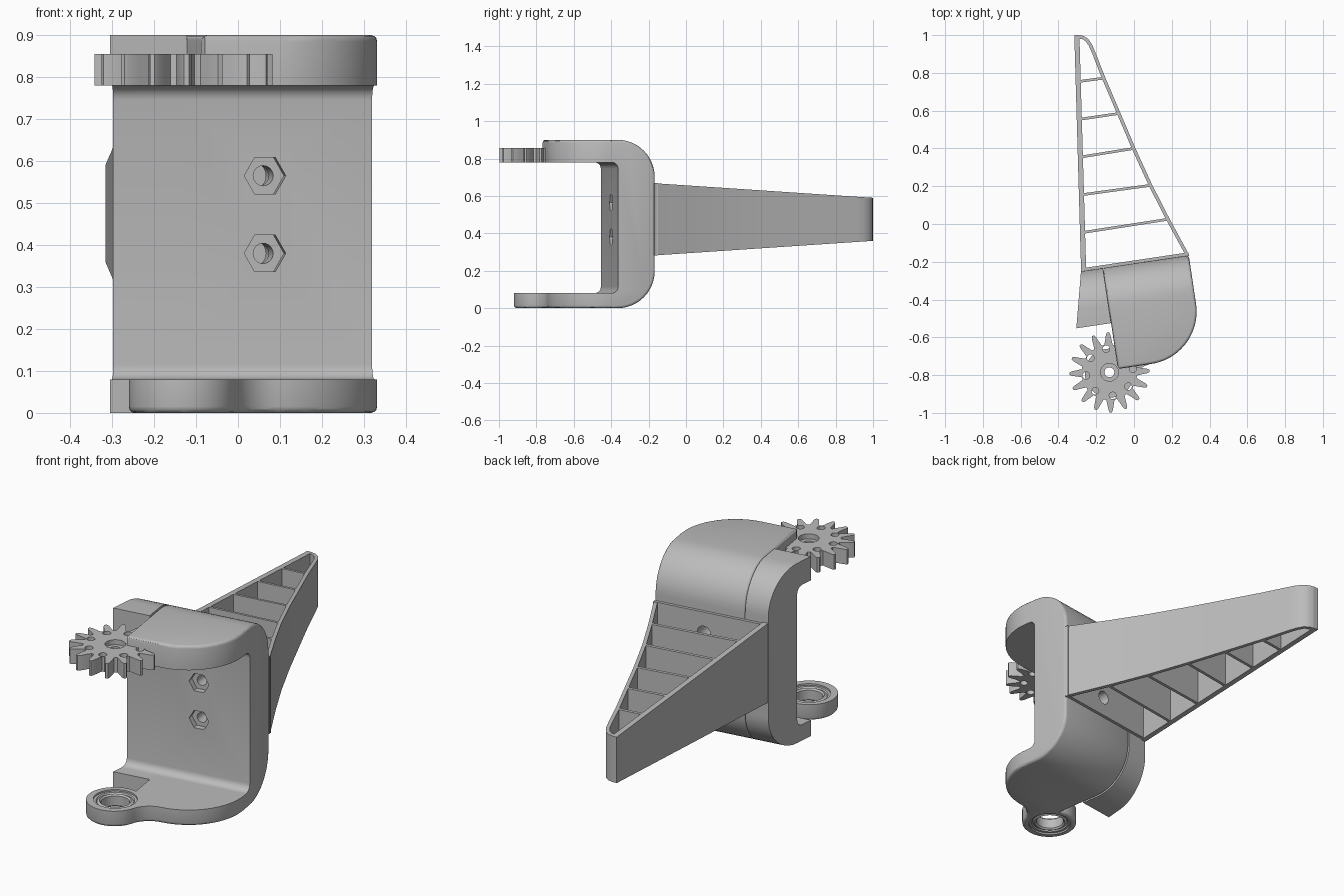
import bpy
import bmesh
from math import sin, cos, radians, hypot
from mathutils import Matrix, Vector

cube = bpy.data.objects.get("Cube")
if cube:
    bpy.data.objects.remove(cube, do_unlink=True)

grey = bpy.data.materials.new("plain grey")
grey.use_nodes = True
colour = (0.5, 0.5, 0.5, 1)
grey.diffuse_color = colour
grey.node_tree.nodes["Principled BSDF"].inputs["Base Color"].default_value = colour

# Bracket frame: origin at the back corner, turned slightly about z
FRAME = Matrix.Translation((0.29, -0.165, 0)) @ Matrix.Rotation(radians(8.5), 4, 'Z')
WORLD = Matrix.Identity(4)
PIVOT = (-0.13, -0.785)
SEAM, ARM_START, ROUND = -0.46, -0.24, 0.015


def arc(cx, cy, r, a0, a1, n):
    angles = [radians(a0 + (a1 - a0) * i / n) for i in range(n + 1)]
    return [(cx + r * cos(a), cy + r * sin(a)) for a in angles]


def circle(cx, cy, r, n=32):
    return arc(cx, cy, r, 0, 360, n)[:-1]


def solid(loop_a, loop_b):
    """Closed solid between two matching loops."""
    bm = bmesh.new()
    a = [bm.verts.new(p) for p in loop_a]
    b = [bm.verts.new(p) for p in loop_b]
    bm.faces.new(a[::-1])
    bm.faces.new(b)
    for i in range(len(a)):
        j = (i + 1) % len(a)
        bm.faces.new((a[i], a[j], b[j], b[i]))
    bmesh.ops.recalc_face_normals(bm, faces=bm.faces)
    return bm


def prism(plan, z0, z1):
    return solid([(x, y, z0) for x, y in plan], [(x, y, z1) for x, y in plan])


def across(profile, v0, v1):
    """Prism running front to back."""
    return solid([(u, v0, z) for u, z in profile], [(u, v1, z) for u, z in profile])


def round_edges(bm, test):
    edges = [e for e in bm.edges if test(e.verts[0].co, e.verts[1].co)]
    bmesh.ops.bevel(bm, geom=edges, offset=ROUND, offset_type='OFFSET',
                    segments=3, profile=0.5, affect='EDGES')


def make(name, bm, frame=WORLD):
    bm.transform(frame)
    mesh = bpy.data.meshes.new(name)
    bm.to_mesh(mesh)
    bm.free()
    mesh.materials.append(grey)
    obj = bpy.data.objects.new(name, mesh)
    bpy.context.collection.objects.link(obj)
    return obj


def cut(obj, bm, frame=WORLD):
    tool = make("cutter", bm, frame)
    tool.hide_render = True
    mod = obj.modifiers.new("cut", 'BOOLEAN')
    mod.operation = 'DIFFERENCE'
    mod.solver = 'EXACT'
    mod.object = tool
    bpy.context.view_layer.objects.active = obj
    bpy.ops.object.modifier_apply(modifier=mod.name)
    bpy.data.objects.remove(tool, do_unlink=True)


def c_profile(end):
    """C-shaped section (depth, height) with arms reaching to end."""
    return ([(end, 0)] + arc(-0.2, 0.2, 0.2, -90, 0, 12) + arc(-0.2, 0.7, 0.2, 0, 90, 12)
            + [(end, 0.9), (end, 0.78)] + arc(-0.235, 0.745, 0.035, 90, 0, 5)
            + arc(-0.235, 0.115, 0.035, 0, -90, 5) + [(end, 0.08)])


# Main back wall of the bracket
section = c_profile(ARM_START)
bm = solid([(SEAM, v, z) for v, z in section], [(0, v, z) for v, z in section])


def outer(p):
    return p.z < 0.001 or p.z > 0.899 or p.y > -0.199


round_edges(bm, lambda p, q: abs(p.x - q.x) < 0.001 and outer(p) and outer(q))
wall = make("back_wall", bm, FRAME)

# Narrow side section with a slanted outer face
section = c_profile(-0.295)
make("side_section", solid([(0.234 * v - 0.577, v, z) for v, z in section],
                           [(SEAM, v, z) for v, z in section]), FRAME)


def rim(height):
    def test(p, q):
        at_joint = abs(p.y - ARM_START) < 0.001 and abs(q.y - ARM_START) < 0.001
        return abs(p.z - height) < 0.001 and abs(q.z - height) < 0.001 and not at_joint
    return test


# Upper arm, notched around the pivot
corner = arc(-0.28, -0.26, 0.28, -90, 0, 20)
bm = prism([(SEAM, ARM_START), (SEAM, -0.54)] + corner + [(0, ARM_START)], 0.78, 0.9)
round_edges(bm, rim(0.9))
upper_arm = make("upper_arm", bm, FRAME)
cut(upper_arm, prism(circle(*PIVOT, 0.055), 0.7, 1))

# Lower arm blending into a round bearing boss
plan = ([(SEAM, ARM_START)] + arc(-0.508, -0.556, 0.13, 68.4, 335.4, 36)
        + arc(-0.281, -0.66, 0.12, 155.4, 90, 10)[1:] + corner[1:] + [(0, ARM_START)])
bm = prism(plan, 0, 0.08)
round_edges(bm, rim(0))
lower_arm = make("lower_arm", bm, FRAME)
cut(lower_arm, prism(circle(*PIVOT, 0.1, 40), -0.1, 0.2))

# Bearing: a turned ring with bevelled lips
bm = bmesh.new()
turned = [(0.101, 0.008), (0.088, 0.008), (0.084, 0.014), (0.072, 0.008), (0.065, 0.016),
          (0.065, 0.064), (0.072, 0.072), (0.084, 0.066), (0.088, 0.072), (0.101, 0.072)]
rings = []
for x, y in circle(0, 0, 1, 40):
    rings.append([bm.verts.new((PIVOT[0] + r * x, PIVOT[1] + r * y, z)) for r, z in turned])
for i, ring in enumerate(rings):
    after = rings[(i + 1) % len(rings)]
    for k in range(len(turned)):
        m = (k + 1) % len(turned)
        bm.faces.new((ring[k], ring[m], after[m], after[k]))
bmesh.ops.recalc_face_normals(bm, faces=bm.faces)
make("bearing", bm)

# Gear with lightening holes and a counterbored centre
TEETH = 16
tooth = [(-0.38, 0.147), (-0.25, 0.172), (-0.15, 0.2), (-0.07, 0.212),
         (0.07, 0.212), (0.15, 0.2), (0.25, 0.172), (0.38, 0.147)]
plan = []
for t in range(TEETH):
    for f, r in tooth:
        a = radians(2 + (t + f) * 360 / TEETH)
        plan.append((PIVOT[0] + r * cos(a), PIVOT[1] + r * sin(a)))
gear = make("gear", prism(plan, 0.78, 0.855))
for k in range(8):
    a = radians(98 + 45 * k)
    spot = (PIVOT[0] + 0.125 * cos(a), PIVOT[1] + 0.125 * sin(a))
    cut(gear, prism(circle(*spot, 0.019, 16), 0.7, 0.95))
cut(gear, prism(circle(*PIVOT, 0.026, 24), 0.7, 0.95))
cut(gear, prism(circle(*PIVOT, 0.047, 32), 0.83, 0.95))

# Fin base plate
base = make("fin_base", prism([(-0.575, -0.004), (0, -0.004), (0, 0.015), (-0.575, 0.015)],
                              0.281, 0.669), FRAME)

# Bolt holes: hexagonal nut pocket, narrow bore, wider rear bore
for z in (0.38, 0.565):
    cut(wall, across(circle(-0.258, z, 0.05, 6), -0.26, -0.17), FRAME)
    cut(wall, across(circle(-0.258, z, 0.024, 24), -0.3, -0.05), FRAME)
    cut(wall, across(circle(-0.258, z, 0.034, 24), -0.1, 0.1), FRAME)
    cut(base, across(circle(-0.258, z, 0.034, 24), -0.1, 0.1), FRAME)


def ribbon(name, path, thickness):
    """Upright strip along a path, tapering in height toward the tip."""
    inner = []
    for i, (x, y) in enumerate(path):
        a, b = path[max(i - 1, 0)], path[min(i + 1, len(path) - 1)]
        dx, dy = b[0] - a[0], b[1] - a[1]
        s = thickness / hypot(dx, dy)
        inner.append((x - dy * s, y + dx * s))
    plan = path + inner[::-1]
    taper = [0.08 * (y + 0.2) / 1.2 for x, y in plan]
    make(name, solid([(x, y, 0.28 + t) for (x, y), t in zip(plan, taper)],
                     [(x, y, 0.67 - t) for (x, y), t in zip(plan, taper)]))


# Fin walls
ribbon("fin_straight_wall", [(-0.28, -0.25), (-0.316, 1.0)], -0.027)
ribbon("fin_curved_wall",
       [(0.293, -0.165), (0.187, 0.03), (0.095, 0.21), (0.008, 0.4), (-0.073, 0.59),
        (-0.152, 0.775), (-0.205, 0.91), (-0.222, 0.95), (-0.243, 0.98),
        (-0.268, 0.996), (-0.3, 1.0)], 0.018)

# Cross ribs of the fin
ribs = [(-0.045, 0.18, 0.025), (0.155, 0.09, 0.205), (0.355, 0.0, 0.4),
        (0.555, -0.08, 0.585), (0.755, -0.16, 0.772)]
for n, (y0, x1, y1) in enumerate(ribs):
    ribbon(f"fin_rib_{n + 1}", [(-0.272 - 0.02 * y0, y0 - 0.007), (x1, y1 - 0.007)], 0.014)

# Smooth curves, keep edges sharp
bpy.ops.object.select_all(action='DESELECT')
for obj in bpy.context.collection.objects:
    if obj.type == 'MESH':
        obj.select_set(True)
        bpy.context.view_layer.objects.active = obj
bpy.ops.object.shade_smooth_by_angle()
